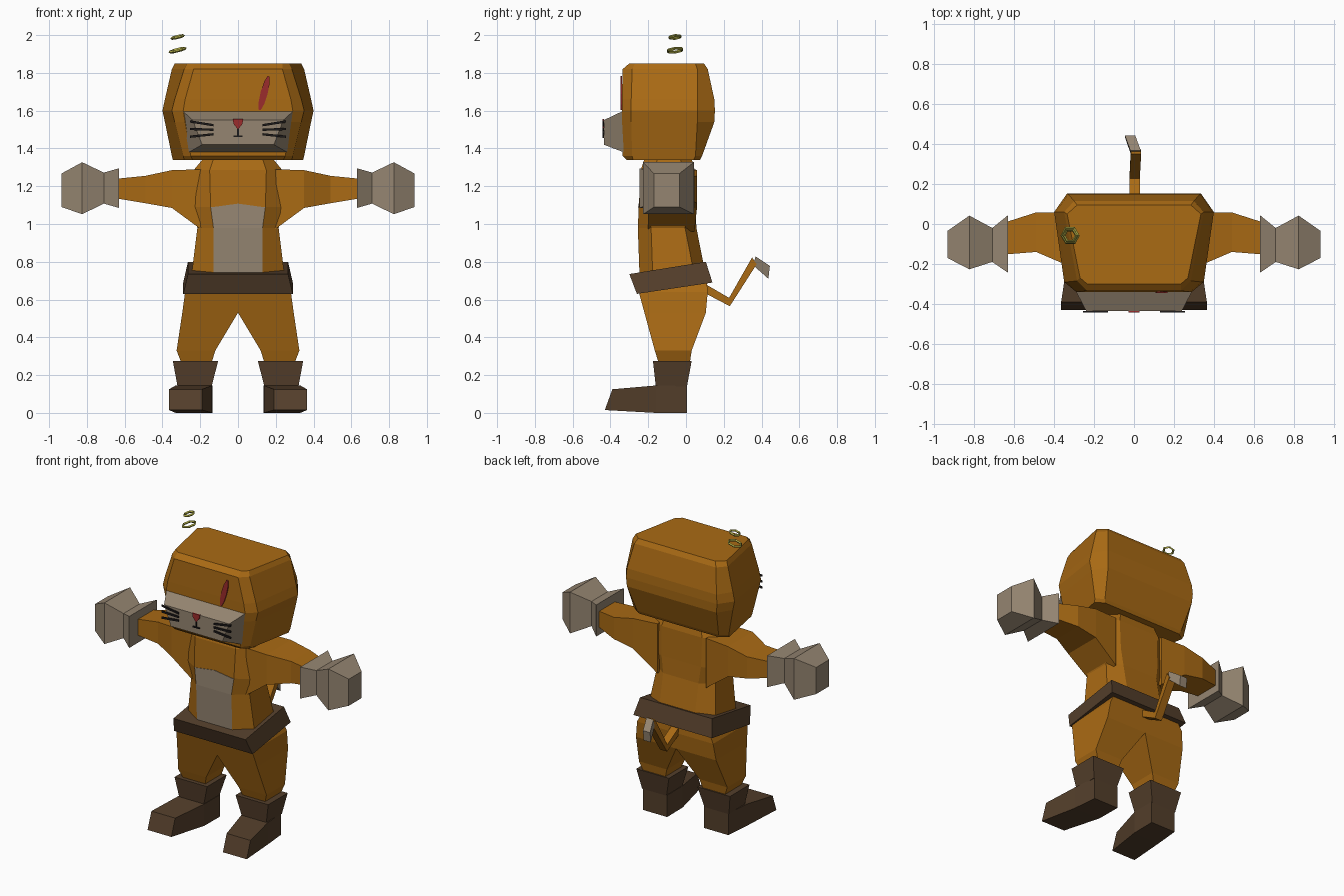
import bpy, bmesh, math
from mathutils import Matrix, Vector

if "Cube" in bpy.data.objects:
    bpy.data.objects.remove(bpy.data.objects["Cube"])


def material(name, rgb):
    m = bpy.data.materials.new(name)
    m.diffuse_color = (*rgb, 1)
    m.use_nodes = True
    m.node_tree.nodes["Principled BSDF"].inputs["Base Color"].default_value = m.diffuse_color
    return m


FUR = material("orange fur", (0.40, 0.145, 0.007))
GREY = material("warm grey", (0.30, 0.235, 0.165))
BROWN = material("dark brown", (0.088, 0.049, 0.024))
RED = material("red", (0.33, 0.025, 0.025))
BLACK = material("black", (0.012, 0.01, 0.01))
GOLD = material("gold", (0.42, 0.40, 0.06))


def finish(name, bm, mats, mirror=False):
    bmesh.ops.recalc_face_normals(bm, faces=bm.faces)
    me = bpy.data.meshes.new(name)
    bm.to_mesh(me)
    bm.free()
    for m in mats:
        me.materials.append(m)
    ob = bpy.data.objects.new(name, me)
    bpy.context.collection.objects.link(ob)
    if mirror:
        ob.modifiers.new("Mirror", 'MIRROR').use_clip = True
    return ob


def loft(name, rings, mats, mirror=False, rule=None):
    """Bridge equal-length rings of points and cap both ends."""
    bm = bmesh.new()
    vs = [[bm.verts.new(p) for p in r] for r in rings]
    n = len(vs[0])
    for a, b in zip(vs, vs[1:]):
        for i in range(n):
            j = (i + 1) % n
            bm.faces.new((a[i], a[j], b[j], b[i]))
    bm.faces.new(vs[0])
    bm.faces.new(vs[-1])
    if mirror:  # open the faces lying on the mirror plane
        seam = [f for f in bm.faces if all(abs(v.co.x) < 1e-5 for v in f.verts)]
        bmesh.ops.delete(bm, geom=seam, context='FACES')
    if rule:
        for f in bm.faces:
            f.material_index = rule(f.calc_center_median())
    return finish(name, bm, mats, mirror)


def rect_z(z, x0, x1, y0, y1):
    return [(x0, y0, z), (x1, y0, z), (x1, y1, z), (x0, y1, z)]


def rect_x(x, y0, y1, z0, z1):
    return [(x, y0, z0), (x, y1, z0), (x, y1, z1), (x, y0, z1)]


def rect_y(y, x0, x1, z0, z1):
    return [(x0, y, z0), (x1, y, z0), (x1, y, z1), (x0, y, z1)]


def octagon(z, half):
    """Symmetric ring from its right-hand (x, y) points, front to back."""
    return [(x, y, z) for x, y in half] + [(-x, y, z) for x, y in reversed(half)]


def plate(name, pts, y, mat, mirror=False, t=0.008):
    return loft(name, [[(x, y, z) for x, z in pts],
                       [(x, y + t, z) for x, z in pts]], [mat], mirror)


# Head: chamfered block, widest at the middle
loft("head", [
    octagon(1.34, [(.24, -.315), (.285, -.28), (.345, .04), (.29, .075)]),
    octagon(1.36, [(.25, -.335), (.29, -.285), (.35, .05), (.30, .085)]),
    octagon(1.54, [(.28, -.34), (.335, -.29), (.387, .06), (.33, .15)]),
    octagon(1.60, [(.29, -.34), (.35, -.29), (.40, .06), (.335, .153)]),
    octagon(1.66, [(.28, -.34), (.335, -.29), (.387, .06), (.33, .15)]),
    octagon(1.82, [(.235, -.335), (.285, -.285), (.35, .06), (.30, .115)]),
    octagon(1.85, [(.235, -.30), (.27, -.27), (.335, .05), (.285, .095)]),
], [FUR])

# Muzzle: tapered block on the lower face
loft("muzzle", [
    [(-.26, -.33, 1.38), (.26, -.33, 1.38), (.295, -.33, 1.60), (-.295, -.33, 1.60)],
    [(-.19, -.435, 1.42), (.19, -.435, 1.42), (.24, -.435, 1.55), (-.24, -.435, 1.55)],
], [GREY])

# Face details
plate("nose", [(-.027, 1.555), (.027, 1.555), (.024, 1.53), (0, 1.50), (-.024, 1.53)],
      -.443, RED)
plate("mouth_line", [(-.004, 1.465), (.004, 1.465), (.004, 1.505), (-.004, 1.505)], -.442, BLACK)
plate("mouth", [(-.025, 1.46), (.025, 1.46), (.025, 1.468), (-.025, 1.468)], -.442, BLACK)
for k, (zi, zo) in enumerate([(1.523, 1.543), (1.499, 1.503), (1.475, 1.462)]):
    plate(f"whisker_{k}", [(.13, zi - .006), (.255, zo - .006), (.255, zo + .006),
                           (.13, zi + .006)], -.443, BLACK, True)
scar = []
for k in range(10):
    a = 2 * math.pi * k / 10
    p = Matrix.Rotation(math.radians(-15), 2) @ Vector((.019 * math.cos(a), .097 * math.sin(a)))
    scar.append((.138 + p.x, 1.693 + p.y))
plate("scar", scar, -.346, RED)

# Floating hexagonal rings above the head
for k, (z, r) in enumerate([(1.92, .042), (1.99, .032)]):
    bpy.ops.mesh.primitive_torus_add(major_segments=6, minor_segments=4, major_radius=r,
                                     minor_radius=.0075, location=(-.32, -.058, z),
                                     rotation=(math.radians(6), math.radians(-14), 0))
    bpy.context.object.name = f"ear_ring_{k}"
    bpy.context.object.data.materials.append(GOLD)


# Torso, with a grey belly on the front faces
def torso_ring(z, hx, c, front, back):
    return octagon(z, [(c, front), (hx, front + .07), (hx, back - .06), (c, back)])


loft("torso", [
    torso_ring(.70, .25, .13, -.245, .11),
    torso_ring(.98, .215, .13, -.255, .055),
    torso_ring(1.09, .26, .145, -.25, .05),
    torso_ring(1.285, .235, .15, -.24, .045),
    torso_ring(1.345, .185, .13, -.22, .03),
], [FUR, GREY], rule=lambda c: int(c.y < -.23 and abs(c.x) < .02 and c.z < 1.09))
loft("belly_top", [[(-.145, y, 1.088), (.145, y, 1.088), (0, y + .001, 1.108)]
                   for y in (-.253, -.246)], [GREY])

# Arms and mitts
loft("arm", [
    rect_x(.18, -.20, .045, .96, 1.29),
    rect_x(.35, -.20, .058, 1.085, 1.285),
    rect_x(.49, -.14, .058, 1.11, 1.255),
    rect_x(.64, -.152, .01, 1.135, 1.24),
], [FUR], True)
loft("mitt", [
    rect_x(.63, -.245, .045, 1.085, 1.295),
    rect_x(.71, -.19, -.02, 1.108, 1.272),
    rect_x(.825, -.227, .042, 1.052, 1.327),
    rect_x(.935, -.17, -.035, 1.09, 1.267),
], [GREY], True)

# Belt: tilted box, higher at the back
loft("belt", [
    [(-.29, -.26, .63), (.29, -.26, .63), (.29, .14, .69), (-.29, .14, .69)],
    [(-.265, -.30, .735), (.265, -.30, .735), (.265, .105, .80), (-.265, .105, .80)],
], [BROWN])

# Trouser legs, joined at the centre above the crotch
loft("legs", [
    rect_z(.70, 0, .25, -.245, .11),
    rect_z(.64, 0, .28, -.25, .115),
    rect_z(.53, 0, .295, -.22, .105),
    rect_z(.33, .12, .325, -.165, .03),
    rect_z(.265, .14, .30, -.145, .02),
], [FUR], True)

# Boots: flared cuff and a long splayed foot
loft("boot_cuff", [
    rect_z(.275, .105, .345, -.175, .03),
    rect_z(.14, .14, .32, -.16, .005),
], [BROWN], True)
loft("boot_foot", [
    rect_y(.005, .135, .315, 0, .145),
    rect_y(-.16, .137, .33, 0, .145),
    [(.19, -.43, .015), (.365, -.43, .015), (.365, -.39, .125), (.19, -.39, .125)],
], [BROWN], True)


# Tail: bent square rod with a grey tip
def tail_ring(x, y, z, ny, nz, w=.026):
    return [(x - w, y - ny, z - nz), (x + w, y - ny, z - nz),
            (x + w, y + ny, z + nz), (x - w, y + ny, z + nz)]


loft("tail", [
    tail_ring(.003, .07, .675, .01, .02),
    tail_ring(.003, .23, .587, -.002, .022),
    tail_ring(.010, .362, .805, -.012, .018),
], [FUR])
loft("tail_tip", [
    tail_ring(.008, .362, .805, .006, .024),
    tail_ring(-.02, .44, .744, .004, .034),
], [GREY])
